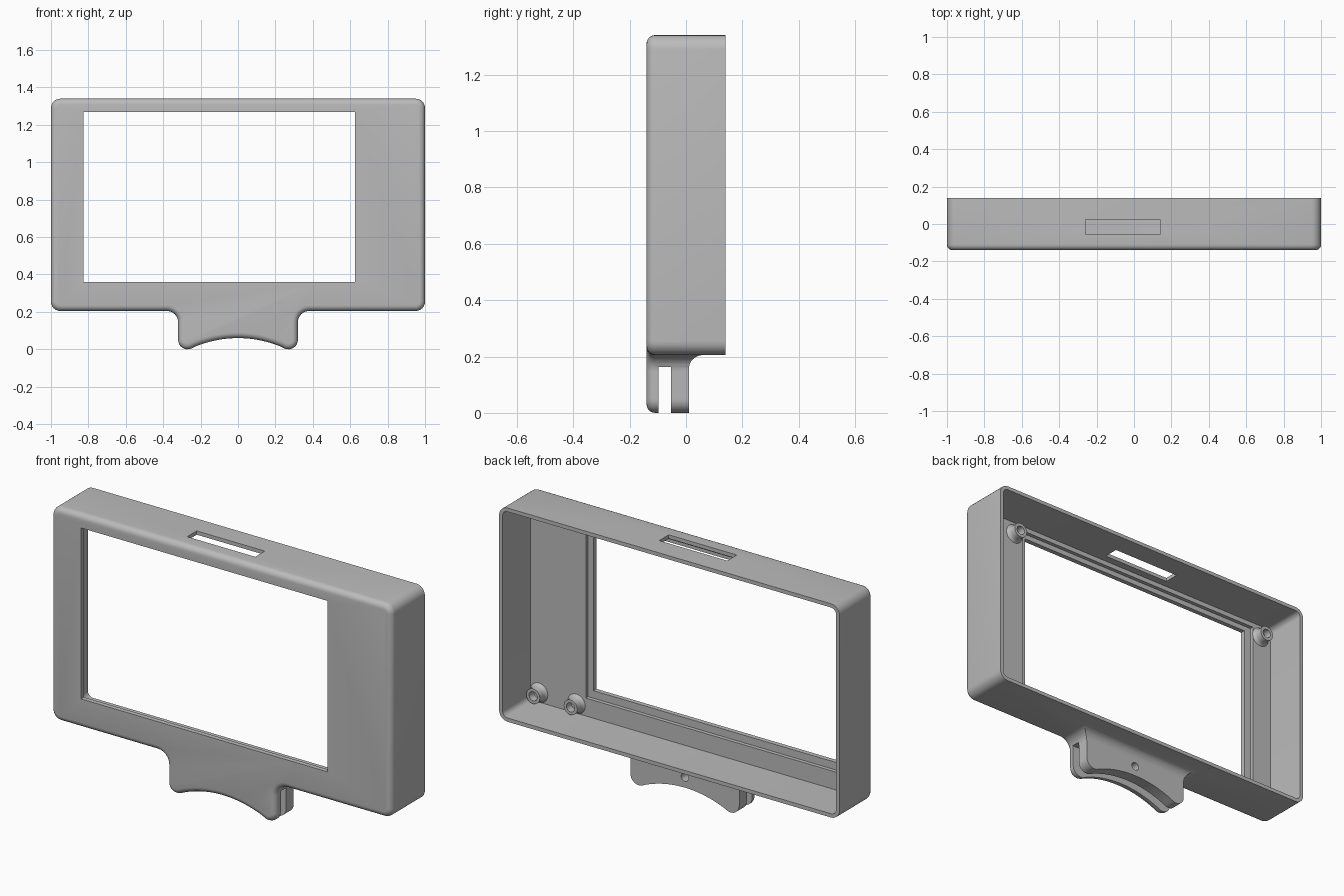
import bpy, bmesh, math
from mathutils import Vector, Matrix

if "Cube" in bpy.data.objects:
    bpy.data.objects.remove(bpy.data.objects["Cube"], do_unlink=True)

grey = bpy.data.materials.new("matte_grey")
grey.use_nodes = True
grey.diffuse_color = (0.5, 0.5, 0.5, 1)
grey.node_tree.nodes["Principled BSDF"].inputs["Base Color"].default_value = (0.5, 0.5, 0.5, 1)

FRONT, BACK = -0.14, 0.14
BOTTOM, TOP = 0.205, 1.34
WALL = 0.02
PLATE = -0.095          # inner surface of the front plate


def arc(cx, cz, r, start, end, n=6):
    angles = [math.radians(start + (end - start) * i / n) for i in range(n + 1)]
    return [(cx + r * math.cos(a), cz + r * math.sin(a)) for a in angles]


def make_object(name, bm):
    bmesh.ops.recalc_face_normals(bm, faces=bm.faces)
    mesh = bpy.data.meshes.new(name)
    bm.to_mesh(mesh)
    bm.free()
    mesh.materials.append(grey)
    obj = bpy.data.objects.new(name, mesh)
    bpy.context.collection.objects.link(obj)
    return obj


def prism(name, outline, y0, y1, round_front=0):
    """Extrude an x-z outline along y, optionally rounding its front rim."""
    bm = bmesh.new()
    face = bm.faces.new([bm.verts.new((x, y0, z)) for x, z in outline])
    rim = list(face.edges)
    moved = bmesh.ops.extrude_face_region(bm, geom=[face], use_keep_orig=True)["geom"]
    bmesh.ops.translate(bm, vec=(0, y1 - y0, 0),
                        verts=[g for g in moved if isinstance(g, bmesh.types.BMVert)])
    bmesh.ops.recalc_face_normals(bm, faces=bm.faces)
    if round_front:
        bmesh.ops.bevel(bm, geom=rim, offset=round_front, offset_type='OFFSET',
                        segments=5, profile=0.5, affect='EDGES', clamp_overlap=False)
    return make_object(name, bm)


def box(name, x0, x1, y0, y1, z0, z1):
    return prism(name, [(x0, z0), (x1, z0), (x1, z1), (x0, z1)], y0, y1)


def select_only(obj):
    bpy.ops.object.select_all(action='DESELECT')
    obj.select_set(True)
    bpy.context.view_layer.objects.active = obj


def cut(target, cutter):
    cutter.hide_render = True
    mod = target.modifiers.new(cutter.name, 'BOOLEAN')
    mod.operation = 'DIFFERENCE'
    mod.solver = 'EXACT'
    mod.object = cutter
    select_only(target)
    bpy.ops.object.modifier_apply(modifier=mod.name)
    bpy.data.objects.remove(cutter, do_unlink=True)


# Casing outline: rounded rectangle with a hanging tab that has an arched lower edge
r = 0.05
right = (arc(0.27, 0.05, 0.05, -114.8, 0, 8)
         + arc(0.38, BOTTOM - 0.06, 0.06, 180, 90)
         + arc(1 - r, BOTTOM + r, r, -90, 0)
         + arc(1 - r, TOP - r, r, 0, 90))
left = [(-x, z) for x, z in reversed(right)]
arch = arc(0, -0.535, 0.595, 114.8, 65.2, 24)[1:-1]
casing = prism("casing", right + left + arch, FRONT, BACK, round_front=0.03)

# Trim the back of the tab, leaving a concave fillet under the casing
fillet = [(y, z) for y, z in arc(0.06, BOTTOM - 0.05, 0.05, 180, 90, 8)]
side = [(0.01, -0.1)] + fillet + [(0.3, BOTTOM), (0.3, -0.1)]
trim = prism("tab_trim", side, -0.4, 0.4)
trim.data.transform(Matrix(((0, 1, 0, 0), (1, 0, 0, 0), (0, 0, 1, 0.0002), (0, 0, 0, 1))))
trim.data.flip_normals()
cut(casing, trim)

# Hollow interior, open at the back
ri = 0.03
xi, z0, z1 = 1 - WALL, BOTTOM + WALL, TOP - WALL
cavity = (arc(xi - ri, z0 + ri, ri, -90, 0) + arc(xi - ri, z1 - ri, ri, 0, 90)
          + arc(-xi + ri, z1 - ri, ri, 90, 180) + arc(-xi + ri, z0 + ri, ri, 180, 270))
cut(casing, prism("cavity", cavity, PLATE, 0.3))

# Screen recess, screen window, top slot and the gap through the tab
cut(casing, box("screen_recess", -0.865, 0.655, -0.115, 0, 0.32, 1.295))
cut(casing, box("screen_window", -0.825, 0.625, -0.3, 0, 0.36, 1.268))
cut(casing, box("top_slot", -0.26, 0.14, -0.055, 0.025, 1.25, 1.5))
cut(casing, box("tab_gap", -0.5, 0.5, -0.098, -0.053, -0.1, 0.163))

# Screw hole in the rear leaf of the tab
cut(casing, prism("tab_hole", arc(0, 0.115, 0.022, 0, 345, 23), -0.075, 0.1))

select_only(casing)
bpy.ops.object.shade_smooth_by_angle(angle=math.radians(30))


# Hollow screw posts with a flared foot
def screw_post(name, x, z):
    profile = [(0, -0.085), (0.024, -0.085), (0.024, -0.045), (0.04, -0.045),
               (0.04, -0.075), (0.043, -0.086), (0.052, PLATE), (0.052, PLATE - 0.005)]
    bm = bmesh.new()
    verts = [bm.verts.new((x + rad, y, z)) for rad, y in profile]
    edges = [bm.edges.new(pair) for pair in zip(verts, verts[1:])]
    bmesh.ops.spin(bm, geom=verts + edges, cent=(x, 0, z), axis=(0, 1, 0),
                   angle=math.tau, steps=24)
    bmesh.ops.remove_doubles(bm, verts=bm.verts, dist=0.0005)
    post = make_object(name, bm)
    # Outward orientation: the annular tip must face the back
    tip = max(post.data.polygons, key=lambda p: p.center.y)
    if tip.normal.y < 0:
        post.data.flip_normals()
    select_only(post)
    bpy.ops.object.shade_smooth_by_angle(angle=math.radians(40))


for side_name, x in (("outer_left", 0.93), ("inner_left", 0.71), ("right", -0.915)):
    screw_post("lower_post_" + side_name, x, 0.275)
    screw_post("upper_post_" + side_name, x, 1.255)
